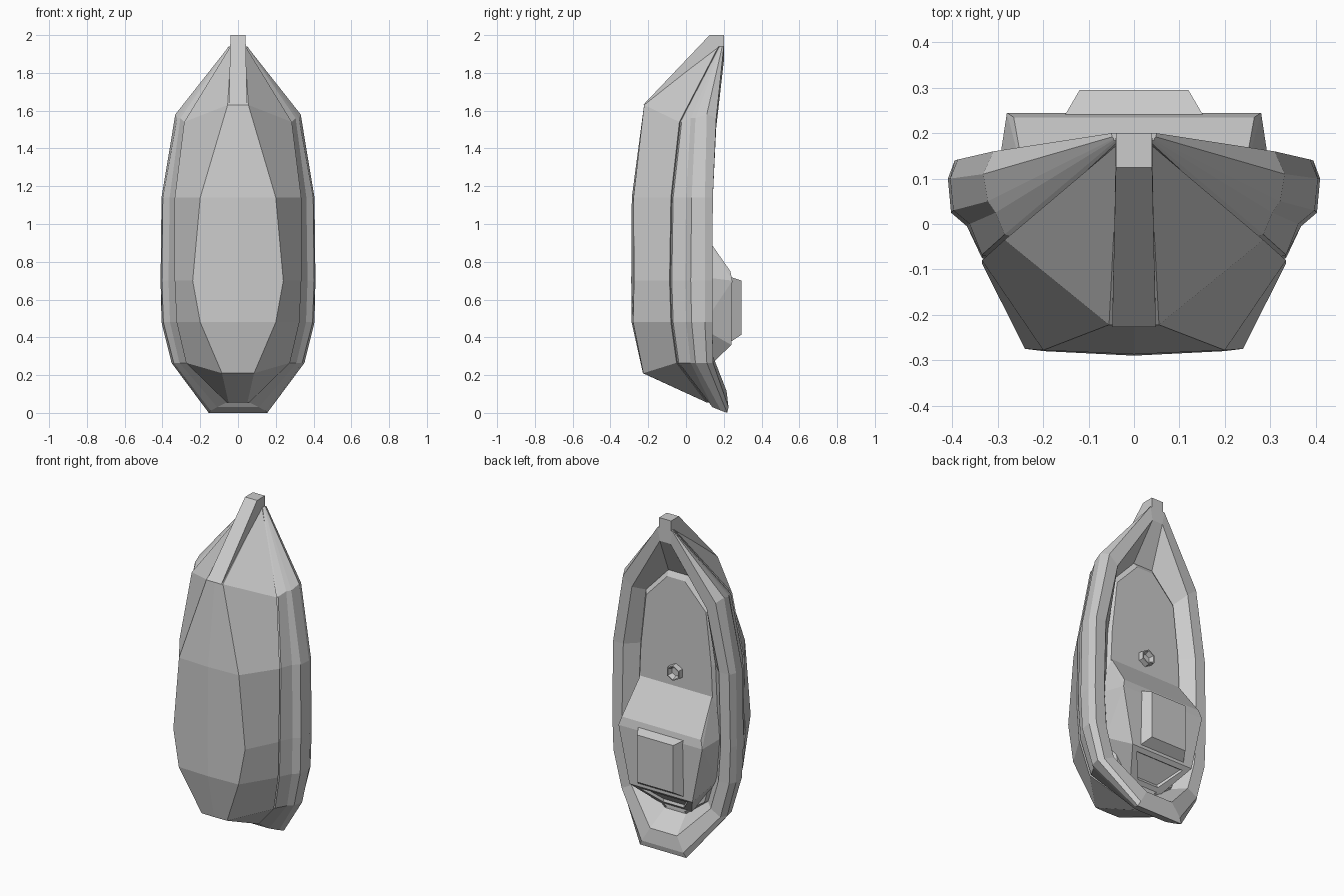
import bpy
import bmesh
from math import radians
from mathutils import Matrix, Vector

old = bpy.data.objects.get("Cube")
if old:
    bpy.data.objects.remove(old, do_unlink=True)

grey = bpy.data.materials.new("plain_grey")
grey.use_nodes = True
COLOUR = (0.6, 0.6, 0.6, 1)
grey.diffuse_color = COLOUR
grey.node_tree.nodes["Principled BSDF"].inputs["Base Color"].default_value = COLOUR


def finish(name, bm):
    """Turn a bmesh into a flat shaded grey object."""
    bmesh.ops.recalc_face_normals(bm, faces=bm.faces)
    mesh = bpy.data.meshes.new(name)
    bm.to_mesh(mesh)
    bm.free()
    mesh.materials.append(grey)
    obj = bpy.data.objects.new(name, mesh)
    bpy.context.collection.objects.link(obj)
    return obj


def symmetric_block(half_points):
    """Convex solid from points given for one side only."""
    bm = bmesh.new()
    for x, y, z in half_points:
        bm.verts.new((x, y, z))
        bm.verts.new((-x, y, z))
    found = bmesh.ops.convex_hull(bm, input=bm.verts)
    spare = {v for v in found["geom_interior"] + found["geom_unused"]
             if isinstance(v, bmesh.types.BMVert) and v.is_valid}
    bmesh.ops.delete(bm, geom=list(spare), context="VERTS")
    bmesh.ops.dissolve_limit(bm, angle_limit=radians(2), verts=bm.verts, edges=bm.edges)
    bmesh.ops.recalc_face_normals(bm, faces=bm.faces)
    return bm


# Long lines of the hull from bow to stern: half widths, depths, and heights
MIDDLE = [1.14, .7, .48]


def strake(widths, depths, bow=1.94, shoulder=1.56, quarter=.265, stern=.055):
    heights = [bow, shoulder] + MIDDLE + [quarter, stern]
    return [Vector(p) for p in zip(widths, depths, heights)]


keel = strake([0] * 7, [.17, -.222, -.287, -.29, -.288, -.228, .11],
              shoulder=1.63, quarter=.21)
chine = strake([.035, .055, .2, .24, .2, .085, .05],
               [.17, -.222, -.278, -.275, -.28, -.226, .11],
               shoulder=1.63, quarter=.21)
hull_edge = strake([.04, .285, .335, .335, .325, .275, .06],
                   [.172, -.035, -.08, -.087, -.08, -.05, .11], shoulder=1.54)
groove = [p + Vector((-.02 if p.x > .1 else 0, .005, 0)) for p in hull_edge]
band_low = [p + Vector((0, .012, 0)) for p in hull_edge]
band_top = strake([.045, .305, .362, .368, .36, .31, .11],
                  [.185, .025, 0, -.005, 0, .025, .14], stern=.03)
rail_low = strake([.045, .322, .398, .403, .395, .34, .145],
                  [.188, .05, .03, .025, .03, .05, .185], stern=.012)
rail_side = strake([.048, .332, .405, .41, .405, .352, .155],
                   [.192, .11, .1, .1, .1, .11, .218], shoulder=1.58, stern=0)
rail_top = strake([.05, .31, .388, .395, .387, .33, .14],
                  [.2, .16, .142, .14, .14, .143, .225], stern=.03)
rail_inner = strake([.035, .25, .32, .33, .315, .265, .09],
                    [.2, .16, .142, .14, .14, .143, .215],
                    bow=1.86, shoulder=1.51, quarter=.3, stern=.115)
deck_edge = strake([.065, .215, .25, .27, .255, .2, .07], [.075] * 6 + [.1],
                   bow=1.63, shoulder=1.47, quarter=.3, stern=.2)
slab_edge = strake([.058, .2, .235, .255, .24, .19, .06], [.095] * 6 + [.1],
                   bow=1.6, shoulder=1.45, quarter=.3, stern=.21)
slab_mid = [Vector((0, p.y, p.z)) for p in slab_edge]


def hull():
    lines = [keel, chine, hull_edge, groove, band_low, band_top, rail_low,
             rail_side, rail_top, rail_inner, deck_edge, slab_edge, slab_mid]
    bm = bmesh.new()
    for side in (1, -1):
        grid = []
        for line in lines:
            # close both ends on the centre plane
            ends = [Vector((0, p.y, p.z)) for p in (line[0], line[-1])]
            row = [ends[0]] + line + [ends[1]]
            grid.append([bm.verts.new((p.x * side, p.y, p.z)) for p in row])
        for low, high in zip(grid, grid[1:]):
            for i in range(len(low) - 1):
                bm.faces.new((low[i], low[i + 1], high[i + 1], high[i]))
    bmesh.ops.remove_doubles(bm, verts=bm.verts, dist=.0005)
    bmesh.ops.dissolve_degenerate(bm, dist=.0001, edges=bm.edges)
    return bm


finish("hull", hull())

# Stem post running up the bow
finish("stem_post", symmetric_block([
    (.048, -.227, 1.63), (.04, .125, 2), (.04, .2, 2), (.04, .2, 1.94),
    (.04, .17, 1.9), (.045, -.18, 1.63)]))

# Cabin with a recessed hatch in its rear wall
cabin = symmetric_block([
    (.238, .085, .965), (.265, .235, .75), (.28, .245, .7), (.21, .24, .36),
    (.1, .085, .21), (.305, .08, .72), (.27, .08, .45)])
rear = min(cabin.faces, key=lambda f: f.normal.z + abs(f.normal.x) * 2)
bmesh.ops.inset_individual(cabin, faces=[rear], thickness=.055)
bmesh.ops.inset_individual(cabin, faces=[rear], thickness=.008, depth=-.015)
finish("cabin", cabin)

# Raised tapered hatch on the cabin roof
finish("roof_hatch", symmetric_block([
    (.155, .235, .72), (.155, .235, .375), (.12, .295, .7), (.12, .295, .415)]))

# Six sided socket on the deck
socket = bmesh.new()
bmesh.ops.create_cone(socket, cap_ends=True, segments=6, radius1=.05, radius2=.046, depth=.036,
                      matrix=Matrix.Translation((0, .108, 1.04)) @ Matrix.Rotation(radians(-90), 4, "X"))
bmesh.ops.recalc_face_normals(socket, faces=socket.faces)
mouth = max(socket.faces, key=lambda f: f.normal.y)
bmesh.ops.inset_individual(socket, faces=[mouth], thickness=.007)
bmesh.ops.inset_individual(socket, faces=[mouth], thickness=.012, depth=-.028)
finish("mast_socket", socket)
